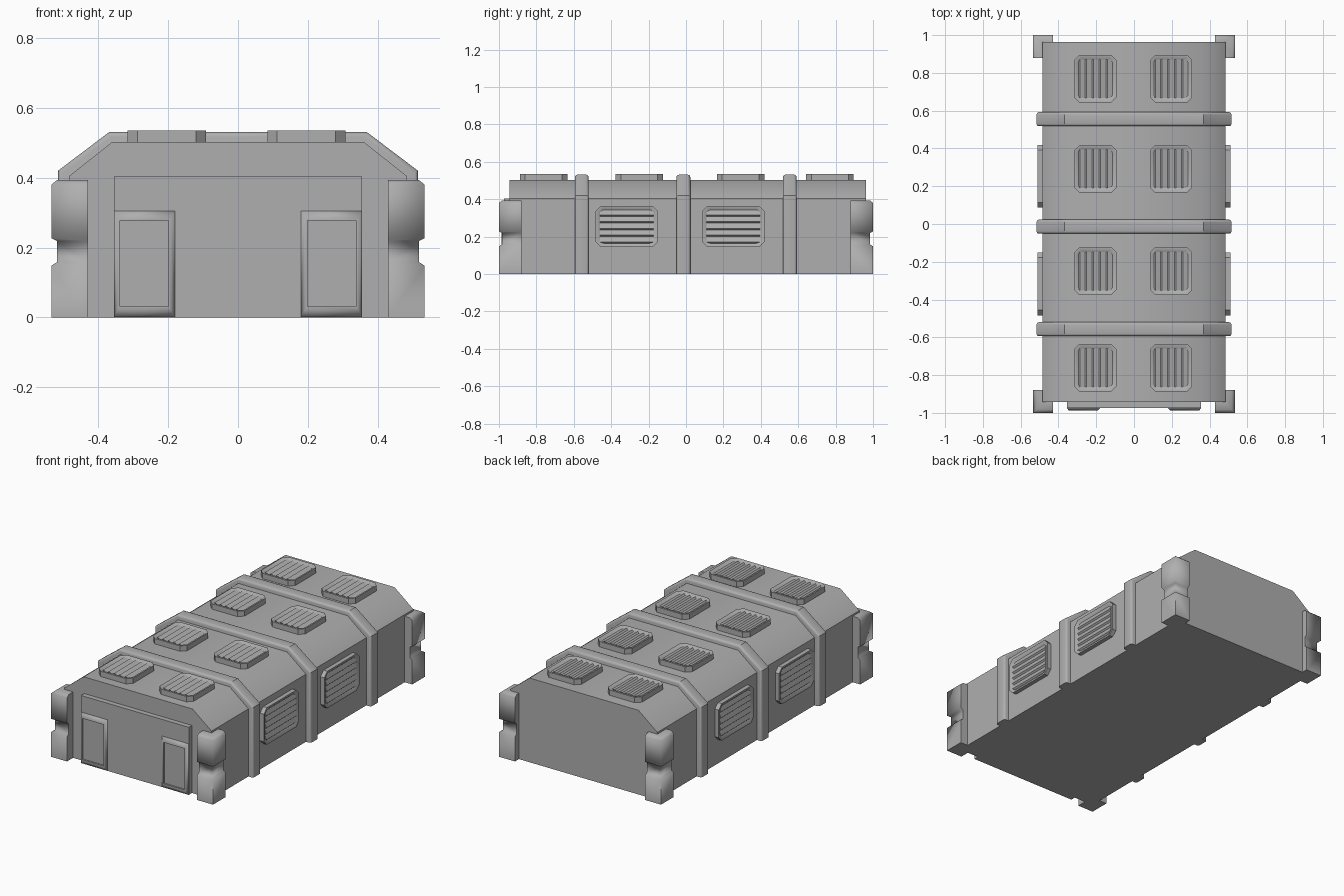
import bpy, bmesh
from math import radians, sin, cos

if "Cube" in bpy.data.objects:
    bpy.data.objects.remove(bpy.data.objects["Cube"])

grey = bpy.data.materials.new("mid_grey")
grey.diffuse_color = (0.43, 0.43, 0.43, 1)
grey.use_nodes = True
grey.node_tree.nodes["Principled BSDF"].inputs["Base Color"].default_value = grey.diffuse_color


def make(name, ring_sets, smooth=35):
    """One object from lofts: each loft is a list of equal-length rings, capped at both ends."""
    bm = bmesh.new()
    for rings in ring_sets:
        loops = [[bm.verts.new(p) for p in ring] for ring in rings]
        n = len(loops[0])
        for a, b in zip(loops, loops[1:]):
            for i in range(n):
                j = (i + 1) % n
                bm.faces.new((a[i], a[j], b[j], b[i]))
        bm.faces.new(loops[0][::-1])
        bm.faces.new(loops[-1])
    bmesh.ops.recalc_face_normals(bm, faces=bm.faces)
    mesh = bpy.data.meshes.new(name)
    bm.to_mesh(mesh)
    bm.free()
    mesh.materials.append(grey)
    mesh.shade_smooth()
    mesh.set_sharp_from_angle(angle=radians(smooth))
    obj = bpy.data.objects.new(name, mesh)
    bpy.context.collection.objects.link(obj)
    return obj


def arch(y, side, shoulder, flat, top, d=0.0):
    """Cross-section of the hull or a rib, shrunk inwards by d."""
    half = [(side - d, 0), (side - d, shoulder - 0.6 * d), (flat - 0.4 * d, top - d)]
    return [(x, y, z) for x, z in half] + [(-x, y, z) for x, z in half[::-1]]


# Main hull, smooth across the roof bends
make("hull", [[arch(y, 0.485, 0.404, 0.36, 0.503) for y in (-0.943, 0.963)]], 45)

# Ribs with rounded edges wrapping the hull
r = 0.013
edge = [(0.024 + r * cos(radians(a)), r - r * sin(radians(a))) for a in (0, 30, 60, 90)]
section = [(-o, d) for o, d in edge] + edge[::-1]
for yc in (-0.557, -0.014, 0.555):
    make("rib", [[arch(yc + o, 0.516, 0.42, 0.369, 0.531, d) for o, d in section]])


# L-shaped corner posts with a notch part way up
def post_ring(sx, sy, z, d):
    inner = 0.961 if sy > 0 else 0.941
    pts = [(0.43, 1 - d), (0.535 - d, 1 - d), (0.535 - d, 0.88),
           (0.483, 0.88), (0.483, inner), (0.43, inner)]
    return [(sx * x, sy * y, z) for x, y in pts]


levels = [(0, 0), (0.148, 0), (0.158, 0.016), (0.219, 0.016),
          (0.227, 0), (0.38, 0), (0.394, 0.017)]
for sx in (-1, 1):
    for sy in (-1, 1):
        make("corner_post", [[post_ring(sx, sy, z, d) for z, d in levels]], 66)


# Louvred vents: octagonal rim, shallow recess and sawtooth slats
def octagon(u, v, c, w):
    return [(u - c, v, w), (u, v - c, w), (u, c - v, w), (u - c, -v, w),
            (c - u, -v, w), (-u, c - v, w), (-u, v - c, w), (c - u, v, w)]


def vent(name, length, width, height, place):
    u, v = length / 2, width / 2
    iu, iv = u - 0.024, v - 0.021
    low, high = height - 0.011, height - 0.002
    frame = [octagon(u, v, 0.028, -0.005), octagon(u, v, 0.028, height),
             octagon(iu + 0.012, iv + 0.012, 0.024, height),
             octagon(iu, iv, 0.018, low)]
    pitch = 2 * iv / 5
    lofts = [frame]
    for i in range(5):
        top = iv - i * pitch
        tooth = [(top, low), (top - 0.78 * pitch, high), (top - pitch, low)]
        lofts.append([[(e, p, w) for p, w in tooth] for e in (-iu, iu)])
    make(name, [[[place(*p) for p in ring] for ring in rings] for rings in lofts], 42)


for x in (-0.204, 0.196):
    for y in (-0.761, -0.25, 0.292, 0.769):
        vent("roof_vent", 0.253, 0.224, 0.032,
             lambda u, v, w, x=x, y=y: (x + v, y + u, 0.503 + w))
for s in (-1, 1):
    for y in (-0.317, 0.253):
        vent("side_vent", 0.333, 0.221, 0.025,
             lambda u, v, w, s=s, y=y: (s * (0.485 + w), y + u, 0.254 + v))


# Front entrance panel and its two raised doors
def rect(x0, x1, z0, z1, y):
    return [(x0, y, z0), (x1, y, z0), (x1, y, z1), (x0, y, z1)]


make("front_panel", [[rect(-0.356, 0.356, 0, 0.404, -0.93),
                      rect(-0.356, 0.356, 0, 0.404, -0.973)]])
for s in (-1, 1):
    make("door", [[rect(s * 0.355, s * 0.18, 0.001, 0.305, -0.96),
                   rect(s * 0.355, s * 0.18, 0.001, 0.305, -0.974),
                   rect(s * 0.346, s * 0.191, 0.02, 0.284, -0.987),
                   rect(s * 0.338, s * 0.199, 0.031, 0.277, -0.987),
                   rect(s * 0.338, s * 0.199, 0.031, 0.277, -0.979)]], 65)
